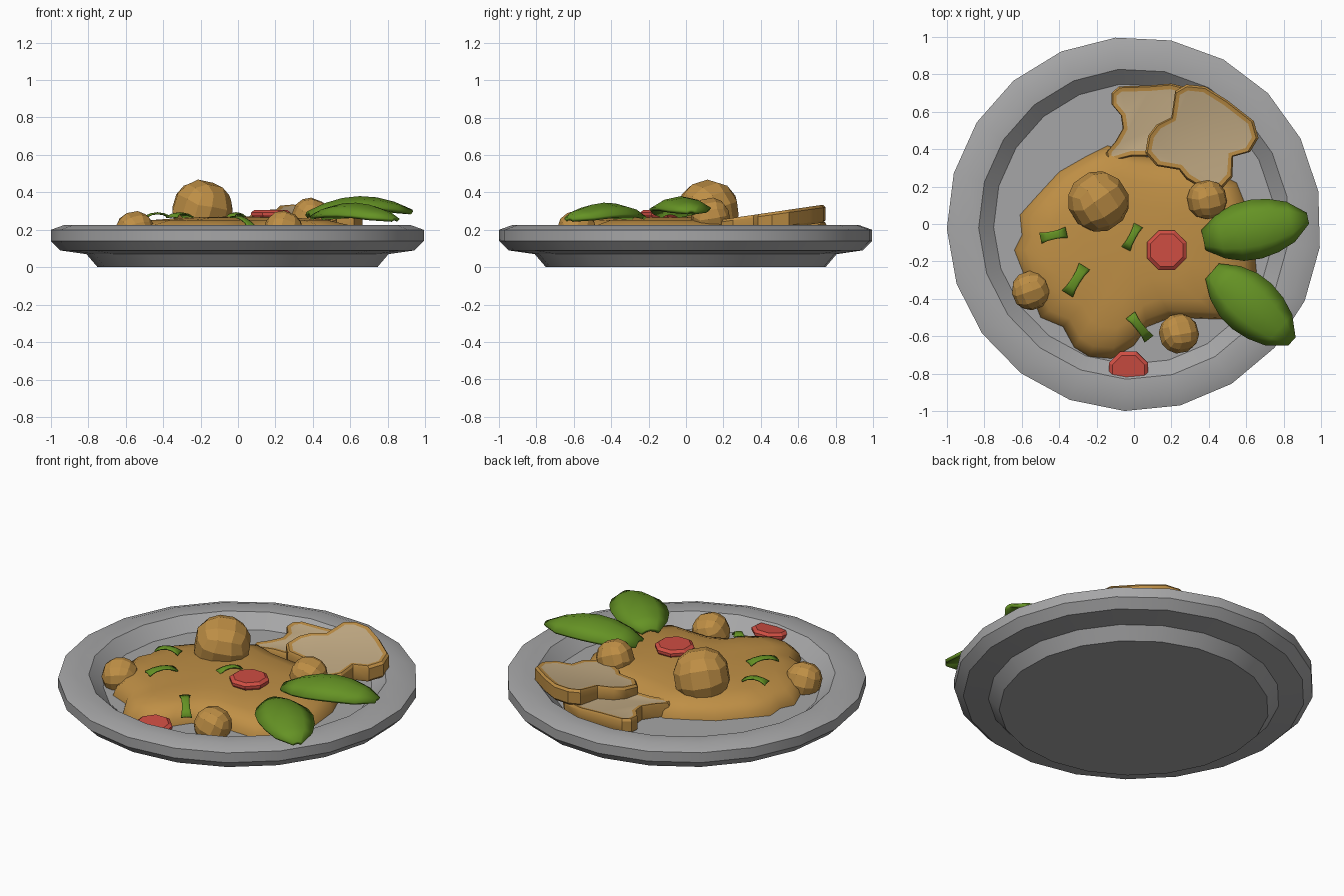
import bpy, bmesh, math
from mathutils import Vector, Matrix, Euler

if "Cube" in bpy.data.objects:
    bpy.data.objects.remove(bpy.data.objects["Cube"])


def material(name, rgb):
    m = bpy.data.materials.new(name)
    m.diffuse_color = (*rgb, 1)
    m.use_nodes = True
    m.node_tree.nodes["Principled BSDF"].inputs["Base Color"].default_value = m.diffuse_color
    return m


GREY = material("plate_grey", (0.38, 0.38, 0.385))
SAUCE = material("curry_brown", (0.52, 0.275, 0.06))
CRUMB = material("bread_crumb", (0.56, 0.42, 0.24))
GREEN = material("leaf_green", (0.13, 0.29, 0.018))
RED = material("pepper_red", (0.62, 0.075, 0.055))


def finish(bm, name, mats, smooth=None):
    bmesh.ops.recalc_face_normals(bm, faces=bm.faces)
    me = bpy.data.meshes.new(name)
    bm.to_mesh(me)
    bm.free()
    for m in mats:
        me.materials.append(m)
    ob = bpy.data.objects.new(name, me)
    bpy.context.collection.objects.link(ob)
    if smooth:
        bpy.ops.object.select_all(action='DESELECT')
        ob.select_set(True)
        bpy.context.view_layer.objects.active = ob
        bpy.ops.object.shade_smooth_by_angle(angle=math.radians(smooth))
    return ob


def skin(bm, rings, cap_start=True, cap_end=True):
    """Join closed rings of points with quads."""
    vs = [[bm.verts.new(p) for p in r] for r in rings]
    n = len(vs[0])
    for a, b in zip(vs, vs[1:]):
        for i in range(n):
            j = (i + 1) % n
            bm.faces.new((a[i], a[j], b[j], b[i]))
    if cap_start:
        bm.faces.new(vs[0][::-1])
    if cap_end:
        bm.faces.new(vs[-1])


# Plate: 21-sided lathe
N = 21
profile = [(0.75, 0), (0.81, 0.07), (0.95, 0.09), (1.0, 0.14), (1.0, 0.2),
           (0.93, 0.225), (0.83, 0.22), (0.75, 0.145)]
angles = [math.radians(10) + i * math.tau / N for i in range(N)]
bm = bmesh.new()
skin(bm, [[(r * math.cos(a), r * math.sin(a), z) for a in angles] for r, z in profile])
finish(bm, "plate", [GREY], 30)

# Curry: low dome scaled in from its outline
outline = [(0.66, -0.3), (0.63, 0.02), (0.55, 0.22), (0.4, 0.3), (0.2, 0.34), (0.0, 0.37),
           (-0.14, 0.42), (-0.26, 0.36), (-0.4, 0.28), (-0.52, 0.15), (-0.61, 0.05),
           (-0.6, -0.06), (-0.64, -0.14), (-0.57, -0.32), (-0.5, -0.5), (-0.38, -0.55),
           (-0.32, -0.66), (-0.24, -0.71), (-0.12, -0.72), (0.0, -0.65), (0.07, -0.55),
           (0.2, -0.5), (0.48, -0.51)]
cx, cy = 0.0, -0.13
levels = [(1.0, 0.14), (0.98, 0.18), (0.9, 0.225), (0.72, 0.252), (0.45, 0.265), (0.15, 0.27)]
bm = bmesh.new()
skin(bm, [[(cx + (x - cx) * s, cy + (y - cy) * s, z) for x, y in outline] for s, z in levels])
finish(bm, "curry", [SAUCE], 60)


# Meatballs: cubes cut and rounded to faceted balls
def ball(name, centre, radius, rot):
    bm = bmesh.new()
    bmesh.ops.create_cube(bm, size=2)
    bmesh.ops.subdivide_edges(bm, edges=bm.edges[:], cuts=2, use_grid_fill=True)
    turn = Euler([math.radians(d) for d in rot]).to_matrix()
    for v in bm.verts:
        v.co = Vector(centre) + turn @ (v.co.normalized() * radius)
    finish(bm, name, [SAUCE])


ball("meatball_large", (-0.19, 0.12, 0.305), 0.165, (15, 10, 35))
ball("meatball_back", (0.39, 0.13, 0.265), 0.108, (10, 20, 15))
ball("meatball_left", (-0.55, -0.355, 0.195), 0.106, (20, -10, 20))
ball("meatball_front", (0.24, -0.585, 0.195), 0.108, (-15, 20, 10))


# Bread: crust slab with inset crumb on top and bottom
def bread(name, pts, z0, slope, thick):
    bm = bmesh.new()

    def ring(shrink, dz):
        mx = sum(p[0] for p in pts) / len(pts)
        my = sum(p[1] for p in pts) / len(pts)
        return [(mx + (x - mx) * shrink, my + (y - my) * shrink,
                 z0 + slope * (y - 0.18) + dz) for x, y in pts]
    skin(bm, [ring(0.97, -thick), ring(1, -thick + 0.012), ring(1, -0.014), ring(0.96, 0)])
    bm.normal_update()
    caps = [f for f in bm.faces if len(f.verts) == len(pts)]
    bmesh.ops.recalc_face_normals(bm, faces=bm.faces)
    bmesh.ops.inset_region(bm, faces=caps, thickness=0.022, depth=-0.004)
    for f in bm.faces:
        if len(f.verts) == len(pts):
            f.material_index = 1
    finish(bm, name, [SAUCE, CRUMB], 30)


bread("bread_upper", [(0.22, 0.71), (0.28, 0.745), (0.38, 0.735), (0.5, 0.66), (0.64, 0.55),
                      (0.665, 0.46), (0.62, 0.385), (0.53, 0.36), (0.525, 0.25), (0.47, 0.19),
                      (0.39, 0.175), (0.28, 0.24), (0.24, 0.29), (0.12, 0.31), (0.06, 0.38),
                      (0.075, 0.47), (0.12, 0.53), (0.2, 0.57), (0.21, 0.64)], 0.255, 0.14, 0.095)
bread("bread_lower", [(-0.12, 0.7), (-0.08, 0.735), (0.08, 0.74), (0.2, 0.75), (0.32, 0.72),
                      (0.4, 0.62), (0.38, 0.48), (0.28, 0.38), (0.1, 0.36), (-0.02, 0.36),
                      (-0.14, 0.33), (-0.15, 0.38), (-0.1, 0.44), (-0.06, 0.51),
                      (-0.07, 0.58), (-0.12, 0.64)], 0.22, 0.04, 0.085)


# Ribbon: curved sheet with a midrib, used for leaves and herb cuttings
def ribbon(name, base, tip, widths, z, arch, droop, thick):
    b, t = Vector(base), Vector(tip)
    side = (t - b).normalized()
    side = Vector((-side.y, side.x))
    bm = bmesh.new()
    rows = []
    n = len(widths) - 1
    for i, w in enumerate(widths):
        f = i / n
        mid = b.lerp(t, f)
        h = z[0] + (z[1] - z[0]) * f + arch * 4 * f * (1 - f)
        rows.append([bm.verts.new((*(mid + side * w * k), h - droop * k * k * w / max(widths)))
                     for k in (-1, -0.55, 0, 0.55, 1)])
    for r, s in zip(rows, rows[1:]):
        for k in range(4):
            bm.faces.new((r[k], s[k], s[k + 1], r[k + 1]))
    ob = finish(bm, name, [GREEN], 40)
    mod = ob.modifiers.new("thickness", 'SOLIDIFY')
    mod.thickness = thick
    mod.offset = 0


LEAF = (0.05, 0.115, 0.148, 0.155, 0.14, 0.105, 0.025)
ribbon("basil_leaf_right", (0.375, -0.085), (0.925, 0.03), LEAF, (0.29, 0.3), 0.075, 0.06, 0.02)
ribbon("basil_leaf_front", (0.42, -0.255), (0.84, -0.625), LEAF, (0.28, 0.26), 0.065, 0.06, 0.02)

# Chopped herb strips
for i, (x, y, z, deg, length, w, tilt) in enumerate([
        (-0.43, -0.06, 0.27, 12, 0.14, 0.03, 0), (-0.01, -0.07, 0.27, 62, 0.14, 0.026, 0),
        (-0.31, -0.3, 0.27, 58, 0.17, 0.034, 0), (0.03, -0.55, 0.24, -52, 0.16, 0.03, 0.03)]):
    d = Vector((math.cos(math.radians(deg)), math.sin(math.radians(deg)))) * length / 2
    c = Vector((x, y))
    ribbon(f"herb_strip_{i + 1}", c - d, c + d, (w, w * 0.75, w * 0.7, w * 0.75, w),
           (z + tilt, z - tilt), 0.02, 0.004, 0.008)

# Red pepper slices: chamfered octagonal discs, one sunk in the plate wall
for name, c, tilt in (("pepper_middle", (0.175, -0.14, 0.285), 0),
                      ("pepper_front", (-0.03, -0.785, 0.19), 6)):
    bm = bmesh.new()
    skin(bm, [[(r * math.cos(a), r * math.sin(a), z)
               for a in [math.radians(22.5 + 45 * k) for k in range(8)]]
              for r, z in ((0.1, -0.025), (0.113, -0.005), (0.113, 0.008), (0.093, 0.022))])
    bm.transform(Matrix.Translation(c) @ Matrix.Rotation(math.radians(tilt), 4, 'X'))
    finish(bm, name, [RED])
